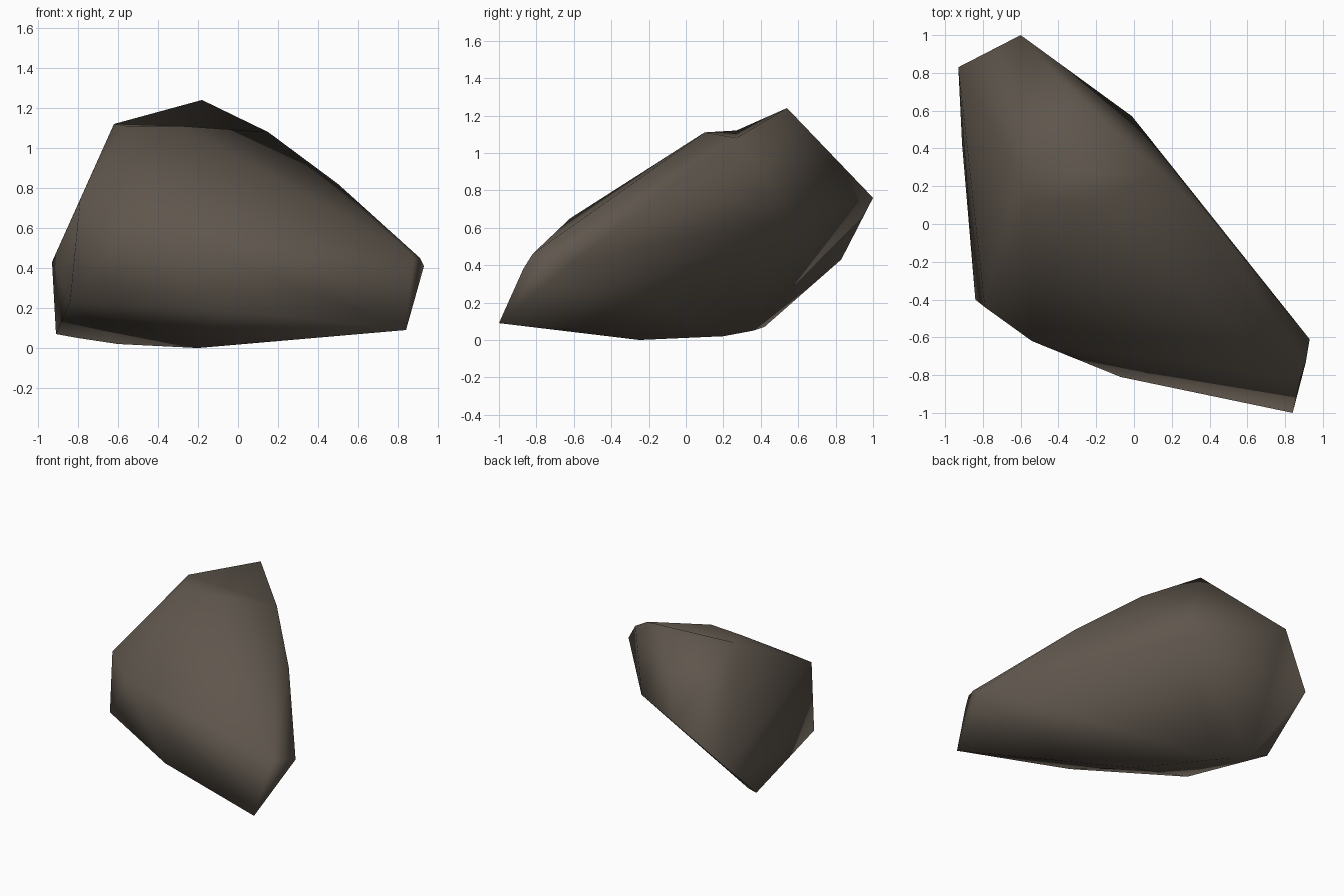
import bpy
import bmesh
import math

# Remove the default cube
default_cube = bpy.data.objects.get("Cube")
if default_cube:
    bpy.data.objects.remove(default_cube, do_unlink=True)


def make_material(name, colour):
    material = bpy.data.materials.new(name)
    material.use_nodes = True
    material.diffuse_color = colour
    shader = material.node_tree.nodes["Principled BSDF"]
    shader.inputs["Base Color"].default_value = colour
    shader.inputs["Roughness"].default_value = 0.9
    return material


# Corners of the boulder, grouped by the region of the stone they bound
corners = {
    "peak": [(-.18, .54, 1.24)],
    "crest": [(-.56, .12, 1.11), (-.29, .1, 1.11)],
    "shoulders": [(-.62, .27, 1.12), (.15, .27, 1.08), (.5, -.08, .82)],
    "front_slope": [(-.79, -.44, .74), (-.54, -.62, .65)],
    "front_foot": [(-.84, -.4, .23), (-.07, -.81, .19)],
    "tip": [(.84, -1, .09), (.87, -.87, .38), (.88, -.82, .46),
            (.91, -.73, .45), (.93, -.61, .41)],
    "back": [(-.01, .57, .66), (-.6, 1, .76), (-.93, .83, .43)],
    "underside": [(-.91, .42, .07), (-.8, .36, .05), (-.6, .2, .02), (-.2, -.25, 0)],
}

# Wrap a skin of flat facets around the corners
bm = bmesh.new()
points = {region: [bm.verts.new(corner) for corner in group]
          for region, group in corners.items()}
hull = bmesh.ops.convex_hull(bm, input=list(bm.verts))
unused = {item for item in hull["geom_interior"] + hull["geom_unused"]
          if isinstance(item, bmesh.types.BMVert)}

# Turn the ridges below the peak into a shallow notch
for crest_point in points["crest"]:
    ridge = bm.edges.get((points["peak"][0], crest_point))
    if ridge:
        bmesh.utils.edge_rotate(ridge, True)

bmesh.ops.delete(bm, geom=list(unused), context="VERTS")
bmesh.ops.recalc_face_normals(bm, faces=list(bm.faces))

mesh = bpy.data.meshes.new("boulder")
bm.to_mesh(mesh)
bm.free()
mesh.materials.append(make_material("brown grey stone", (.115, .094, .074, 1)))

boulder = bpy.data.objects.new("boulder", mesh)
bpy.context.collection.objects.link(boulder)

# Soft shading across the bends, crisp only at the sharpest ridges
bpy.ops.object.select_all(action="DESELECT")
boulder.select_set(True)
bpy.context.view_layer.objects.active = boulder
bpy.ops.object.shade_smooth_by_angle(angle=math.radians(80))
